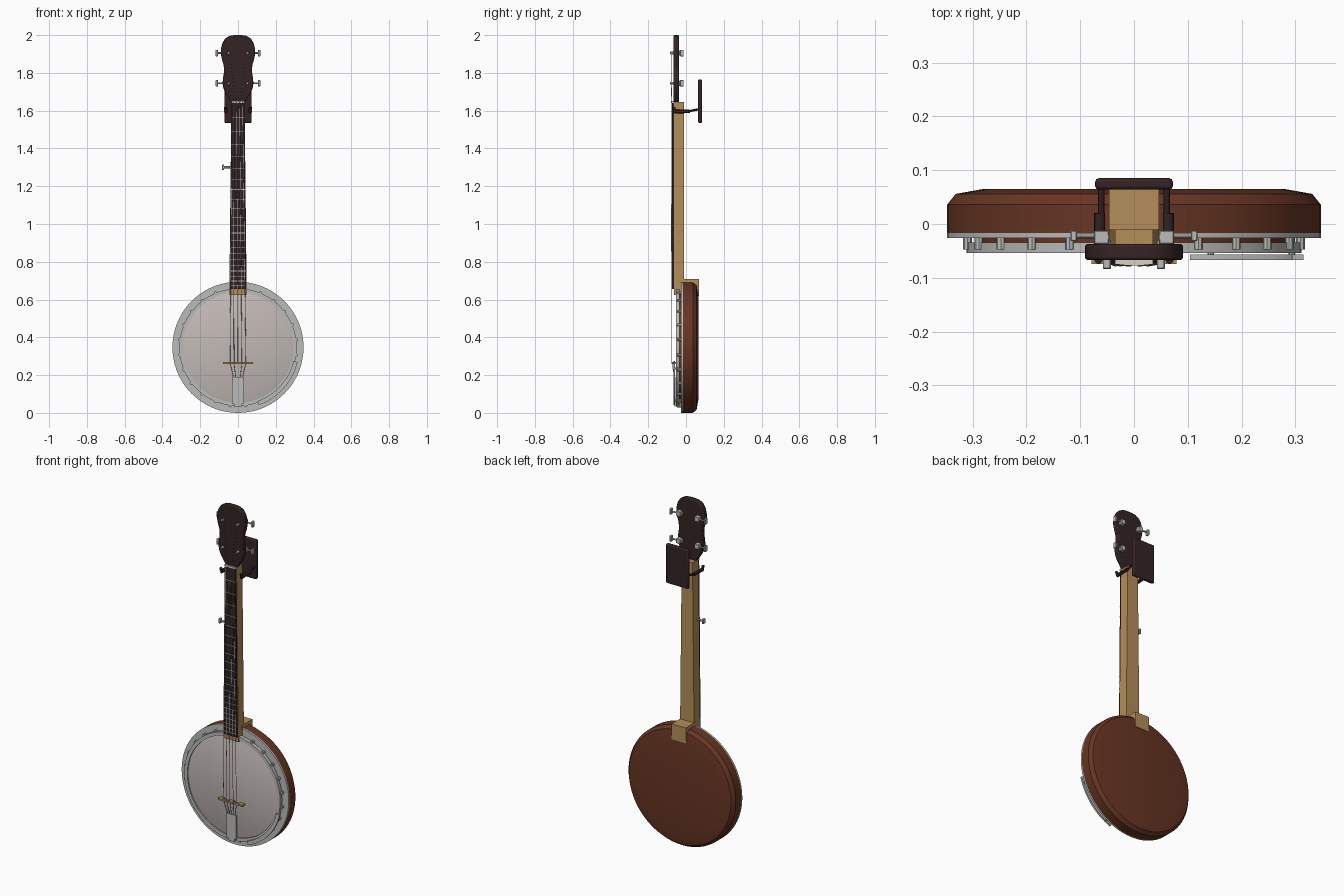
import bpy, bmesh, math
from mathutils import Vector, Matrix

if "Cube" in bpy.data.objects:
    bpy.data.objects.remove(bpy.data.objects["Cube"])


def material(name, rgb):
    m = bpy.data.materials.new(name)
    m.diffuse_color = (*rgb, 1)
    m.use_nodes = True
    m.node_tree.nodes["Principled BSDF"].inputs["Base Color"].default_value = m.diffuse_color
    return m


EBONY = material("dark ebony", (0.036, 0.017, 0.018))
BOARD = material("black fretboard", (0.026, 0.014, 0.015))
MAHOGANY = material("red brown wood", (0.135, 0.036, 0.017))
MAPLE = material("light maple", (0.46, 0.27, 0.10))
METAL = material("silver metal", (0.50, 0.50, 0.48))
SKIN = material("grey white skin", (0.54, 0.49, 0.47))
IVORY = material("ivory", (0.70, 0.65, 0.55))

CZ = 0.347          # height of the drum centre


def finish(name, bm, mat, bevel=0.0, segs=2):
    bmesh.ops.recalc_face_normals(bm, faces=bm.faces[:])
    me = bpy.data.meshes.new(name)
    bm.to_mesh(me)
    bm.free()
    ob = bpy.data.objects.new(name, me)
    bpy.context.collection.objects.link(ob)
    me.materials.append(mat)
    if bevel:
        b = ob.modifiers.new("bevel", "BEVEL")
        b.width, b.segments, b.limit_method = bevel, segs, "ANGLE"
        b.angle_limit = math.radians(50)
    return ob


def rod(bm, a, b, r, n=12):
    a, b = Vector(a), Vector(b)
    d = b - a
    mat = Matrix.Translation((a + b) / 2) @ d.to_track_quat("Z", "Y").to_matrix().to_4x4()
    bmesh.ops.create_cone(bm, cap_ends=True, segments=n, radius1=r, radius2=r,
                          depth=d.length, matrix=mat)


def box(bm, lo, hi):
    lo, hi = Vector(lo), Vector(hi)
    bmesh.ops.create_cube(bm, size=1, matrix=Matrix.Translation((lo + hi) / 2)
                          @ Matrix.Diagonal((*(hi - lo), 1)))


def prism(bm, pts, y0, y1):
    """Extrude an outline in the xz plane along y."""
    f = bm.faces.new([bm.verts.new((x, y0, z)) for x, z in pts])
    g = bmesh.ops.extrude_face_region(bm, geom=[f])["geom"]
    bmesh.ops.translate(bm, vec=(0, y1 - y0, 0),
                        verts=[v for v in g if isinstance(v, bmesh.types.BMVert)])


def lathe(name, profile, mat, closed=False, n=72):
    """Spin (radius, y) points around the drum axis."""
    bm = bmesh.new()
    vs = [bm.verts.new((r, y, CZ)) for r, y in profile]
    pairs = list(zip(vs, vs[1:])) + ([(vs[-1], vs[0])] if closed else [])
    es = [bm.edges.new(p) for p in pairs]
    bmesh.ops.spin(bm, geom=vs + es, cent=(0, 0, CZ), axis=(0, 1, 0),
                   angle=2 * math.pi, steps=n, use_duplicate=False)
    bmesh.ops.remove_doubles(bm, verts=bm.verts[:], dist=1e-5)
    return finish(name, bm, mat)


# drum: wooden resonator, flange, rim, tension hoop and skin
lathe("resonator", [(0, -0.017), (0.347, -0.017), (0.347, 0.036), (0.331, 0.056),
                    (0.28, 0.065), (0, 0.065)], MAHOGANY)
lathe("flange", [(0.28, -0.026), (0.347, -0.026), (0.347, -0.017), (0.28, -0.017)], METAL, True)
lathe("rim", [(0.28, -0.034), (0.295, -0.034), (0.295, -0.02), (0.28, -0.02)], MAHOGANY, True)
lathe("tension_hoop", [(0.291, -0.054), (0.311, -0.054), (0.311, -0.034), (0.291, -0.034)],
      METAL, True)
lathe("drum_skin", [(0, -0.049), (0.285, -0.049), (0.292, -0.046), (0.292, -0.026)], SKIN)

# bracket hooks around the hoop
bm = bmesh.new()
for i in range(24):
    a = math.radians(7.5 + 15 * i)
    if abs(math.cos(a)) < 0.2 and math.sin(a) > 0:
        continue
    x, z = 0.312 * math.cos(a), CZ + 0.312 * math.sin(a)
    rod(bm, (x, -0.047, z), (x, -0.024, z), 0.008, 8)
finish("bracket_hooks", bm, METAL)

# curved arm rest at the lower right
bm = bmesh.new()
arc = [math.radians(-14 - 56 * i / 16) for i in range(17)]
outline = [(r * math.cos(a), CZ + r * math.sin(a))
           for r, seq in ((0.325, arc), (0.303, arc[::-1])) for a in seq]
prism(bm, outline, -0.067, -0.057)
for a in (arc[2], arc[-3]):
    x, z = 0.314 * math.cos(a), CZ + 0.314 * math.sin(a)
    rod(bm, (x, -0.06, z), (x, -0.02, z), 0.006, 8)
finish("arm_rest", bm, METAL)

# tailpiece
bm = bmesh.new()
box(bm, (-0.032, -0.062, 0.05), (0.032, -0.056, 0.19))
box(bm, (-0.02, -0.062, 0.034), (0.02, -0.026, 0.05))
finish("tailpiece", bm, METAL)

# bridge
bm = bmesh.new()
box(bm, (-0.079, -0.074, 0.259), (0.079, -0.062, 0.269))
for x in (-0.065, 0, 0.065):
    box(bm, (x - 0.014, -0.062, 0.259), (x + 0.014, -0.049, 0.269))
finish("bridge", bm, MAPLE)


# tapered neck and fretboard
def taper(name, z0, w0, z1, w1, y0, y1, mat):
    bm = bmesh.new()
    prism(bm, [(-w0, z0), (w0, z0), (w1, z1), (-w1, z1)], y0, y1)
    return finish(name, bm, mat)


taper("neck", 0.625, 0.046, 1.645, 0.035, -0.063, -0.010, MAPLE)
taper("heel", 0.62, 0.046, 0.71, 0.046, -0.03, 0.068, MAPLE)
taper("fretboard", 0.655, 0.043, 1.64, 0.0345, -0.073, -0.063, BOARD)

bm = bmesh.new()
for i in range(1, 23):
    z = 0.265 + 1.375 * 2 ** (-i / 12)
    if z > 0.66:
        w = 0.043 - 0.0085 * (z - 0.655) / 0.985
        box(bm, (-w, -0.0745, z - 0.0015), (w, -0.0725, z + 0.0015))
finish("frets", bm, METAL)

bm = bmesh.new()
box(bm, (-0.035, -0.077, 1.64), (0.035, -0.06, 1.65))
finish("nut", bm, IVORY)

# peghead with a waisted outline
half = [(0.036, 1.645), (0.05, 1.668), (0.066, 1.692), (0.077, 1.718), (0.082, 1.745),
        (0.079, 1.775), (0.075, 1.80), (0.074, 1.825), (0.078, 1.85), (0.086, 1.875),
        (0.091, 1.90), (0.090, 1.93), (0.082, 1.96), (0.067, 1.983), (0.045, 1.996), (0.018, 2.0)]
bm = bmesh.new()
prism(bm, half + [(-x, z) for x, z in reversed(half)], -0.067, -0.037)
finish("peghead", bm, EBONY, 0.005)

# four tuning pegs: post, gear case, shaft and button
bm = bmesh.new()
for s in (-1, 1):
    for z in (1.745, 1.905):
        rod(bm, (s * 0.05, -0.084, z), (s * 0.05, -0.03, z), 0.0075)
        box(bm, (min(s * 0.046, s * 0.074), -0.037, z - 0.014),
            (max(s * 0.046, s * 0.074), -0.012, z + 0.014))
        rod(bm, (s * 0.07, -0.022, z), (s * 0.108, -0.022, z), 0.0045, 8)
        box(bm, (min(s * 0.106, s * 0.118), -0.032, z - 0.017),
            (max(s * 0.106, s * 0.118), -0.012, z + 0.017))
# short fifth string peg on the side of the neck
rod(bm, (-0.03, -0.05, 1.30), (-0.075, -0.05, 1.30), 0.006, 8)
box(bm, (-0.085, -0.060, 1.286), (-0.073, -0.040, 1.314))
finish("tuning_pegs", bm, METAL, 0.002, 1)

# strings from tailpiece over the bridge to the pegs
bm = bmesh.new()
for i in range(5):
    k = i - 2
    bx, tx = k * 0.021, k * 0.012
    rod(bm, (tx, -0.060, 0.188), (bx, -0.075, 0.264), 0.0014, 6)
    if i == 0:
        rod(bm, (bx, -0.075, 0.264), (-0.034, -0.078, 1.30), 0.0014, 6)
        continue
    nx = (k - 0.5) * 0.016
    rod(bm, (bx, -0.075, 0.264), (nx, -0.078, 1.645), 0.0014, 6)
    px = 0.046 if k > 0 else -0.046
    rod(bm, (nx, -0.078, 1.645), (px, -0.074, 1.745 if k in (-1, 2) else 1.905), 0.0014, 6)
finish("strings", bm, METAL)

# wall hanger: plate and two padded prongs holding the peghead
bm = bmesh.new()
box(bm, (-0.072, 0.064, 1.535), (0.072, 0.085, 1.765))
finish("hanger_plate", bm, EBONY, 0.006)
bm = bmesh.new()
for s in (-1, 1):
    rod(bm, (s * 0.061, 0.07, 1.608), (s * 0.061, 0.015, 1.597), 0.006)
    rod(bm, (s * 0.064, 0.02, 1.597), (s * 0.064, -0.06, 1.595), 0.010)
    rod(bm, (s * 0.064, -0.056, 1.588), (s * 0.066, -0.066, 1.618), 0.008)
finish("hanger_prongs", bm, EBONY)

# smooth shading with sharp edges kept
for ob in bpy.data.objects:
    ob.select_set(True)
    bpy.context.view_layer.objects.active = ob
bpy.ops.object.shade_smooth_by_angle(angle=math.radians(30))
